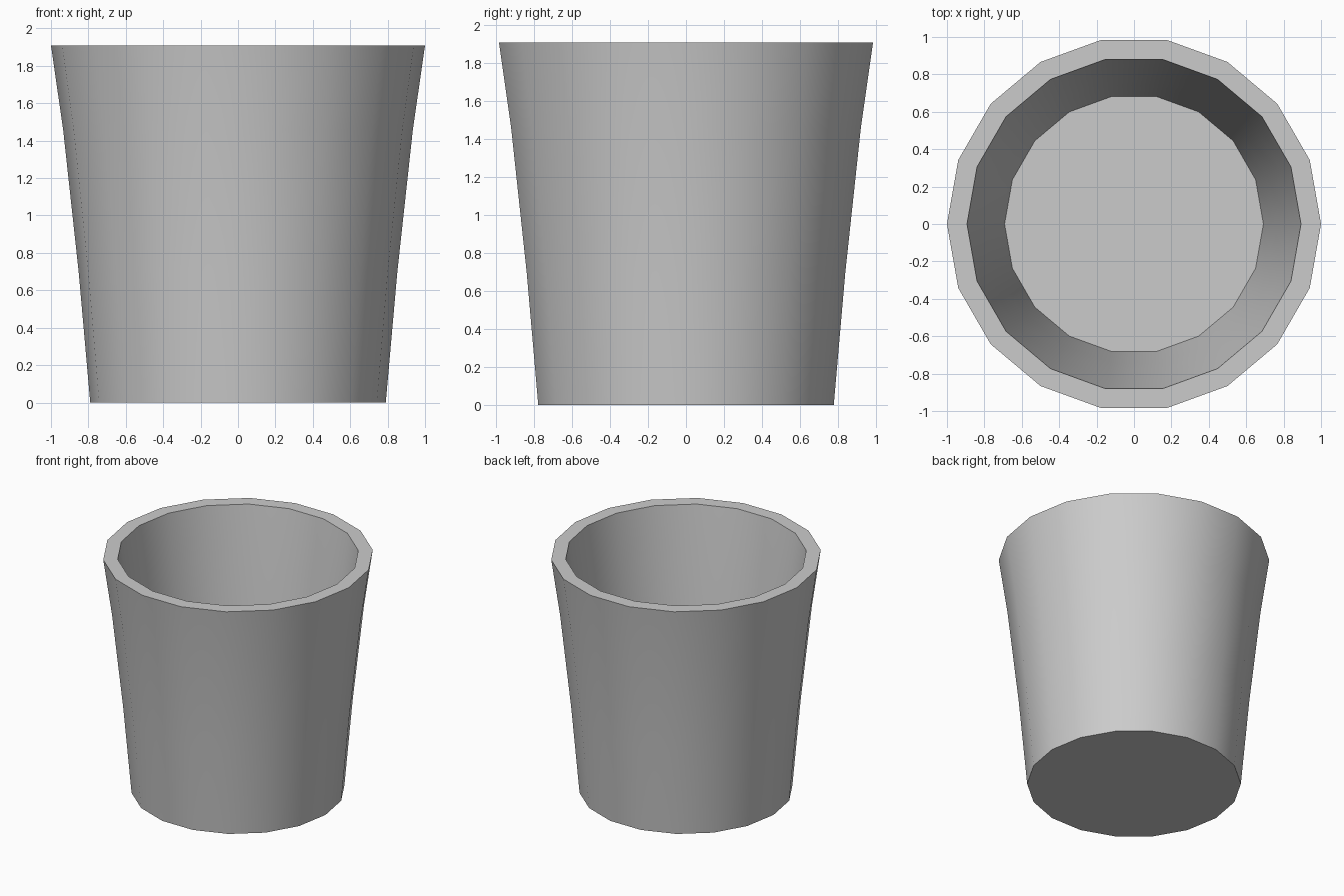
import bpy, bmesh, math

if "Cube" in bpy.data.objects:
    bpy.data.objects.remove(bpy.data.objects["Cube"])

SIDES = 18
# Closed cup profile (radius, height): outer wall upward, rim, inner wall down to the floor
PROFILE = [(0.79, 0.0), (0.852, 0.70), (0.935, 1.46), (1.0, 1.91),
           (0.893, 1.91), (0.835, 1.46), (0.752, 0.70), (0.692, 0.10)]


def lathe(name, profile, sides):
    bm = bmesh.new()
    rings = []
    for r, z in profile:
        rings.append([bm.verts.new((r * math.cos(math.tau * i / sides),
                                    r * math.sin(math.tau * i / sides), z))
                      for i in range(sides)])
    for a, b in zip(rings, rings[1:]):
        for i in range(sides):
            j = (i + 1) % sides
            bm.faces.new((a[i], a[j], b[j], b[i]))
    # Underside and inner floor
    bm.faces.new(rings[0][::-1])
    bm.faces.new(rings[-1])
    bmesh.ops.recalc_face_normals(bm, faces=bm.faces)
    mesh = bpy.data.meshes.new(name)
    bm.to_mesh(mesh)
    bm.free()
    obj = bpy.data.objects.new(name, mesh)
    bpy.context.collection.objects.link(obj)
    return obj


# Tapered cup with a flared rim
cup = lathe("cup", PROFILE, SIDES)
bpy.context.view_layer.objects.active = cup
cup.select_set(True)
bpy.ops.object.shade_smooth_by_angle(angle=math.radians(30))
